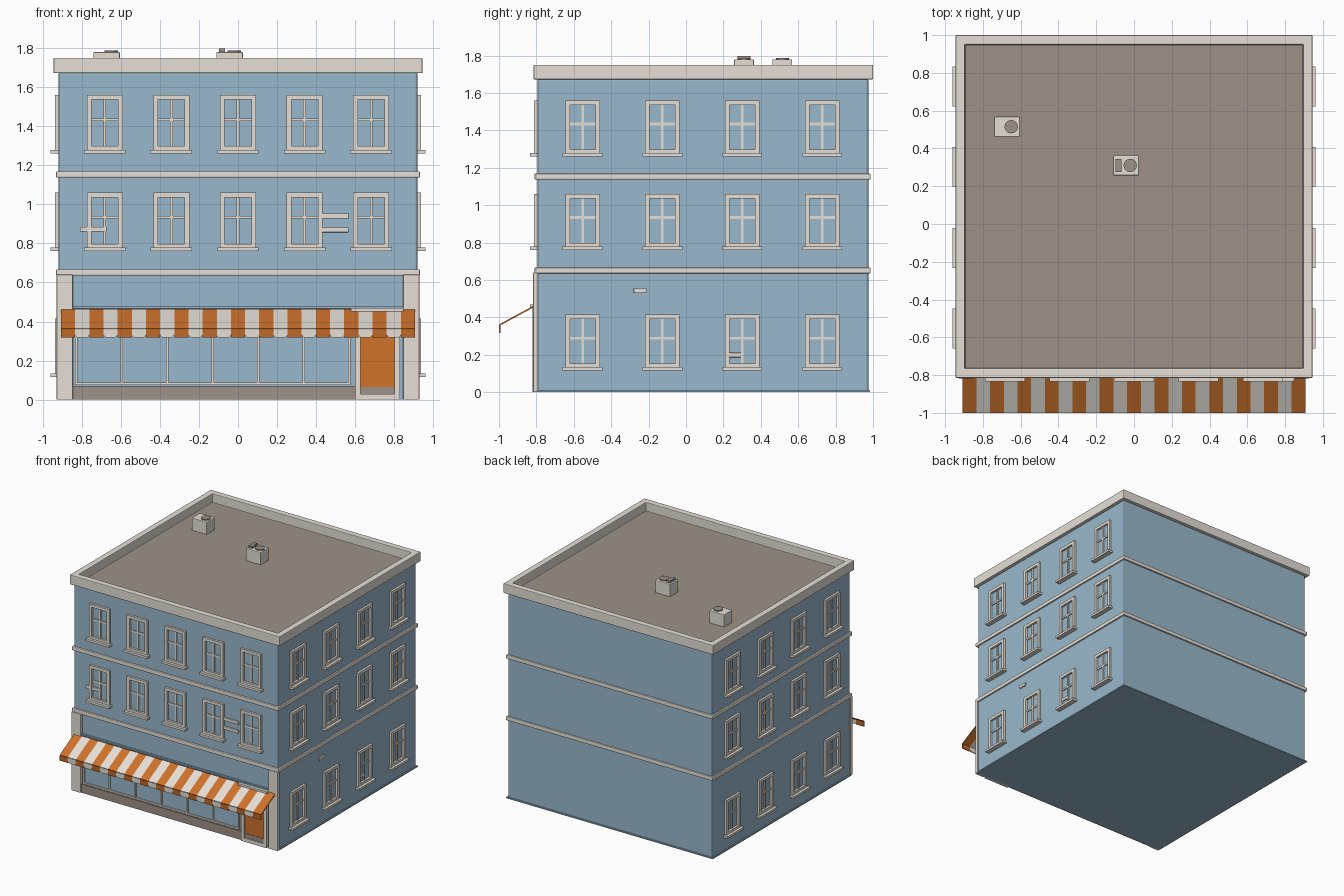
import bpy, bmesh
from math import pi
from mathutils import Vector, Matrix

cube = bpy.data.objects.get("Cube")
if cube:
    bpy.data.objects.remove(cube, do_unlink=True)


def material(name, rgb):
    m = bpy.data.materials.new(name)
    m.use_nodes = True
    colour = (*rgb, 1)
    m.diffuse_color = colour
    m.node_tree.nodes["Principled BSDF"].inputs["Base Color"].default_value = colour
    return m


BLUE = material("wall blue", (0.315, 0.485, 0.61))
CREAM = material("trim cream", (0.79, 0.74, 0.67))
ORANGE = material("awning orange", (0.62, 0.168, 0.024))
DARK_ORANGE = material("flap orange", (0.53, 0.14, 0.02))
BROWN = material("roof brown", (0.34, 0.285, 0.24))

FRONT, BACK, SIDE = -0.795, 0.975, 0.92


def add_box(bm, lo, hi):
    lo, hi = Vector(lo), Vector(hi)
    mat = Matrix.Translation((lo + hi) / 2) @ Matrix.Diagonal((*(hi - lo), 1))
    return bmesh.ops.create_cube(bm, size=1, matrix=mat)


def place(name, mesh, bevel=0):
    ob = bpy.data.objects.new(name, mesh)
    bpy.context.collection.objects.link(ob)
    if bevel:
        mod = ob.modifiers.new("soft edges", "BEVEL")
        mod.width = bevel
        mod.segments = 2
    return ob


def finish(name, bm, mats, bevel=0):
    mesh = bpy.data.meshes.new(name)
    bm.to_mesh(mesh)
    bm.free()
    for m in mats:
        mesh.materials.append(m)
    return place(name, mesh, bevel)


def boxes(name, spans, mat, bevel=0):
    bm = bmesh.new()
    for lo, hi in spans:
        add_box(bm, lo, hi)
    return finish(name, bm, [mat], bevel)


# Walls (stopping below the roof deck), ground skirt and floor bands
boxes("walls", [((-SIDE, FRONT, 0), (SIDE, BACK, 1.676))], BLUE, 0.01)
boxes("ground_skirt", [((-0.93, -0.80, 0), (0.93, 0.985, 0.01))], BLUE)
for name, z in (("lower_band", 0.635), ("upper_band", 1.137)):
    boxes(name, [((-0.932, -0.81, z), (0.932, 0.987, z + 0.032))], CREAM, 0.006)

# Parapet with the sunken roof
bm = bmesh.new()
add_box(bm, (-0.945, -0.815, 1.672), (0.945, 1, 1.75))
bm.normal_update()
roof = max(bm.faces, key=lambda f: f.calc_center_median().z)
bmesh.ops.inset_region(bm, faces=[roof], thickness=0.071)
bmesh.ops.inset_region(bm, faces=[roof], thickness=0.001)
bmesh.ops.translate(bm, verts=roof.verts, vec=(0, 0, -0.07))
roof.material_index = 1
finish("parapet_and_roof", bm, [CREAM, BROWN], 0.005)


# Roof units with round fans
def roof_unit(name, x, y):
    boxes(name, [((x - 0.068, y - 0.053, 1.67), (x + 0.068, y + 0.053, 1.78))], CREAM, 0.005)
    bm = bmesh.new()
    bmesh.ops.create_cone(bm, cap_ends=True, segments=24, radius1=0.035, radius2=0.035,
                          depth=0.02, matrix=Matrix.Translation((x + 0.023, y, 1.778)))
    finish(name + "_fan", bm, [BROWN])


roof_unit("left_roof_unit", -0.673, 0.515)
roof_unit("middle_roof_unit", -0.043, 0.31)
boxes("roof_unit_vent", [((-0.098, 0.275, 1.77), (-0.066, 0.345, 1.798))], BROWN)

# Window, built once around its centre and facing -y
W, H, T = 0.092, 0.143, 0.024
spans = [((-W - 0.014, -0.04, -H - 0.013), (W + 0.014, 0, -H + 0.005))]
for s in (-1, 1):
    a, b = sorted((s * W, s * (W - T)))
    spans.append(((a, -0.018, -H), (b, 0, H)))
    a, b = sorted((s * H, s * (H - T)))
    spans.append(((-W + T, -0.018, a), (W - T, 0, b)))
spans.append(((-0.007, -0.008, -H + T), (0.007, 0, H - T)))
spans.append(((-W + T, -0.008, 0.01), (W - T, 0, 0.024)))
window = boxes("front_window", spans, CREAM)
window_mesh = window.data
bpy.data.objects.remove(window)


def put_window(name, location, turn):
    ob = place(name, window_mesh)
    ob.location = location
    ob.rotation_euler.z = turn


# Window rows on the front and both sides
ROWS = (0.272, 0.917, 1.417)
for z in ROWS[1:]:
    for i in range(5):
        put_window("front_window", ((i - 2) * 0.341, FRONT, z), 0)
for z in ROWS:
    for i in range(4):
        y = -0.553 + i * 0.427
        put_window("left_window", (SIDE, y, z), pi / 2)
        put_window("right_window", (-SIDE, y, z), -pi / 2)

# Loose bricks showing through the wall
boxes("front_bricks", [((x, FRONT - 0.012, z), (x + 0.137, FRONT + 0.01, z + 0.025))
                       for x, z in ((-0.81, 0.86), (0.43, 0.928), (0.43, 0.857))], CREAM, 0.003)
boxes("side_bricks", [((SIDE - 0.01, y, z), (SIDE + 0.01, y + 0.07, z + 0.025))
                      for y, z in ((-0.28, 0.53), (0.225, 0.187))], CREAM, 0.003)

# Shop front: corner pillars, plinth, glazing bars
for s, name in ((-1, "right_pillar"), (1, "left_pillar")):
    a, b = sorted((s * 0.846, s * 0.929))
    boxes(name, [((a, -0.817, 0), (b, FRONT + 0.005, 0.64))], CREAM, 0.004)
boxes("shop_plinth", [((-0.846, -0.808, 0), (0.602, FRONT, 0.07))], BROWN)
bars = [((-0.835, -0.806, z), (0.575, FRONT, z + 0.012)) for z in (0.075, 0.44)]
for i in range(7):
    x = -0.829 + i * 0.233
    bars.append(((x - 0.006, -0.806, 0.087), (x + 0.006, FRONT, 0.44)))
boxes("shop_window_bars", bars, CREAM)
boxes("shop_top_rail", [((-0.846, -0.81, 0.466), (0.846, FRONT, 0.478))], BLUE)

# Door with its frame, step and kick plate
boxes("door_frame", [((0.6, -0.82, 0.03), (0.628, FRONT, 0.45)),
                     ((0.802, -0.82, 0.03), (0.83, FRONT, 0.45)),
                     ((0.58, -0.835, 0.45), (0.848, FRONT, 0.468)),
                     ((0.6, -0.82, 0), (0.83, FRONT, 0.03))], CREAM)
boxes("door_panel", [((0.628, -0.808, 0.065), (0.802, FRONT, 0.45))], ORANGE)
boxes("door_kick_plate", [((0.628, -0.812, 0.03), (0.802, FRONT, 0.065))], BROWN)

# Striped awning: cream flaps are rounded, orange flaps are square
bm = bmesh.new()
COUNT, LEFT = 25, -0.907
step = -2 * LEFT / COUNT
for i in range(COUNT):
    a, b = LEFT + i * step, LEFT + (i + 1) * step
    cream = i % 2
    slope = [(a, -0.81, 0.461), (a, -0.996, 0.36), (b, -0.996, 0.36), (b, -0.81, 0.461)]
    flap = [(a, 0.36), (a, 0.318), (b, 0.318), (b, 0.36)]
    if cream:
        flap[1:3] = [(a, 0.332), (a + 0.004, 0.323), (a + 0.012, 0.318),
                     (b - 0.012, 0.318), (b - 0.004, 0.323), (b, 0.332)]
    for points, index in ((slope, cream), ([(x, -0.996, z) for x, z in flap], 1 if cream else 2)):
        face = bm.faces.new([bm.verts.new(p) for p in points])
        face.material_index = index
bmesh.ops.recalc_face_normals(bm, faces=bm.faces)
awning = finish("striped_awning", bm, [ORANGE, CREAM, DARK_ORANGE])
thick = awning.modifiers.new("cloth thickness", "SOLIDIFY")
thick.thickness = 0.008
thick.offset = 0
